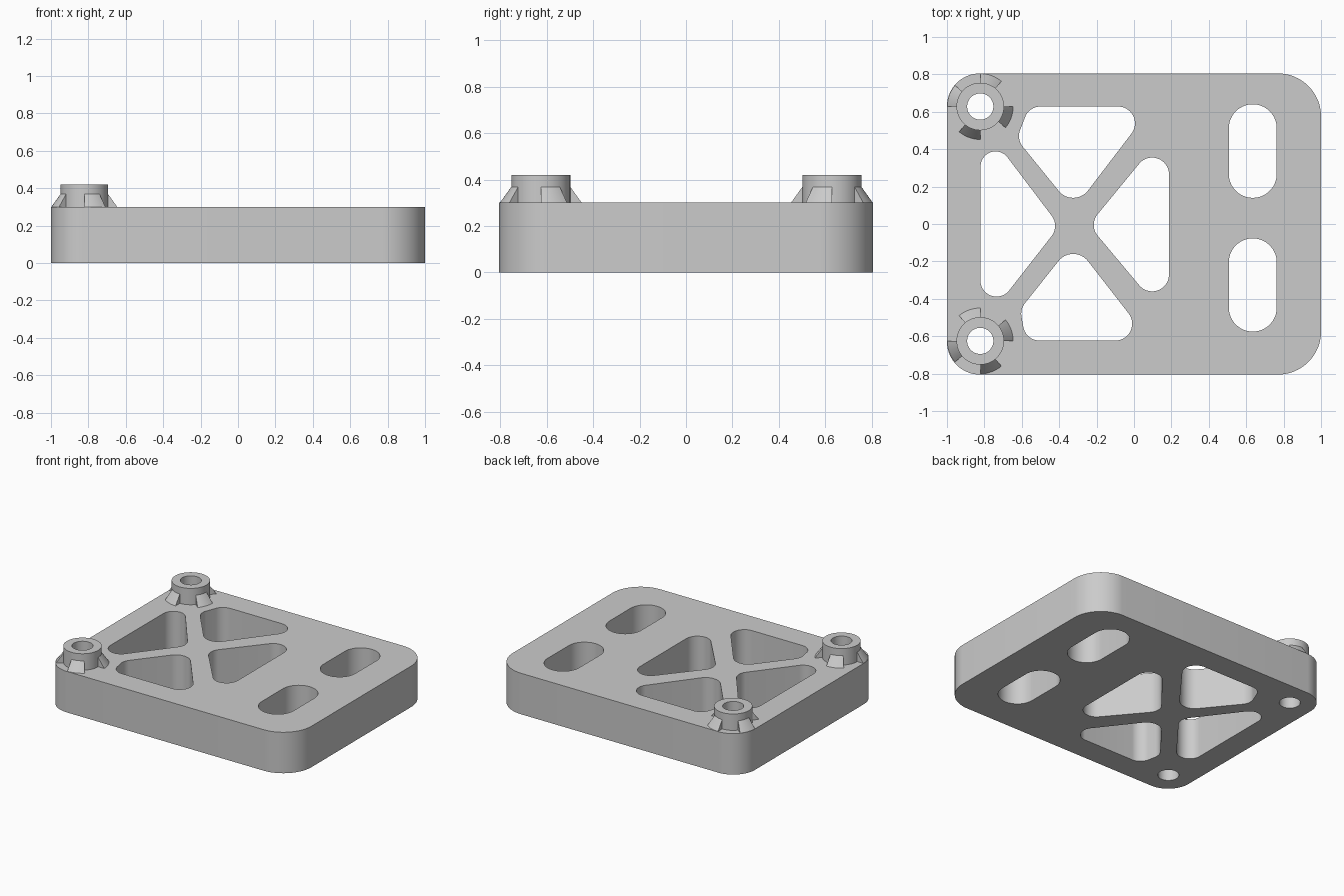
import bpy, bmesh, math
from mathutils import Vector

if "Cube" in bpy.data.objects:
    bpy.data.objects.remove(bpy.data.objects["Cube"])

PLATE_H, BOSS_H = 0.30, 0.42
HOLE_R, BOSS_R, RIB_R, RIB_TOP = 0.07, 0.127, 0.176, 0.37
BOSSES = [(-0.822, 0.628, -1), (-0.822, -0.625, 1)]   # x, y, rib direction

grey = bpy.data.materials.new("grey")
grey.diffuse_color = (0.6, 0.6, 0.6, 1)
grey.use_nodes = True
grey.node_tree.nodes["Principled BSDF"].inputs["Base Color"].default_value = grey.diffuse_color


def finish(bm, name):
    bmesh.ops.recalc_face_normals(bm, faces=bm.faces)
    mesh = bpy.data.meshes.new(name)
    bm.to_mesh(mesh)
    bm.free()
    mesh.materials.append(grey)
    ob = bpy.data.objects.new(name, mesh)
    bpy.context.collection.objects.link(ob)
    bpy.ops.object.select_all(action='DESELECT')
    bpy.context.view_layer.objects.active = ob
    ob.select_set(True)
    bpy.ops.object.shade_smooth_by_angle(angle=math.radians(25))
    return ob


def rounded(circles, steps=96):
    """Outline of a band stretched around circles (x, y, r)."""
    pts = []
    for i in range(steps):
        a = 2 * math.pi * (i + 0.5) / steps
        c, s = math.cos(a), math.sin(a)
        x, y, r = max(circles, key=lambda k: k[0] * c + k[1] * s + k[2])
        pts.append((x + r * c, y + r * s))
    return pts


# Plate outline, truss windows, slots and screw holes
outlines = [
    [(-0.824, 0.629, 0.176), (0.77, 0.575, 0.23), (0.77, -0.575, 0.23), (-0.824, -0.629, 0.176)],
    [(-0.325, 0.24, 0.10), (-0.085, 0.538, 0.09), (-0.50, 0.54, 0.088), (-0.525, 0.47, 0.09)],
    [(-0.325, -0.26, 0.10), (-0.10, -0.533, 0.09), (-0.505, -0.535, 0.088), (-0.513, -0.48, 0.09)],
    [(-0.512, -0.01, 0.09), (-0.74, 0.308, 0.08), (-0.735, -0.302, 0.086)],
    [(-0.125, -0.005, 0.09), (0.097, 0.265, 0.09), (0.097, -0.27, 0.09)],
    [(0.635, 0.512, 0.128), (0.635, 0.268, 0.128)],
    [(0.635, -0.205, 0.128), (0.635, -0.447, 0.128)],
] + [[(x, y, HOLE_R)] for x, y, _ in BOSSES]

bm = bmesh.new()
for circles in outlines:
    vs = [bm.verts.new((x, y, 0)) for x, y in rounded(circles)]
    for a, b in zip(vs, vs[1:] + vs[:1]):
        bm.edges.new((a, b))
bmesh.ops.triangle_fill(bm, edges=bm.edges[:], use_beauty=True)
ext = bmesh.ops.extrude_face_region(bm, geom=bm.faces[:], use_keep_orig=True)
top = [g for g in ext["geom"] if isinstance(g, bmesh.types.BMVert)]
bmesh.ops.translate(bm, verts=top, vec=(0, 0, PLATE_H))
finish(bm, "plate")


def polar(cx, cy, r, a, z):
    return Vector((cx + r * math.cos(a), cy + r * math.sin(a), z))


for name, (cx, cy, turn) in zip(("back", "front"), BOSSES):
    # Hollow boss, open where it meets the plate
    bm = bmesh.new()
    n = 96
    profile = [(HOLE_R, PLATE_H), (HOLE_R, BOSS_H), (BOSS_R, BOSS_H), (BOSS_R, PLATE_H)]
    rings = [[bm.verts.new(polar(cx, cy, r, 2 * math.pi * (i + 0.5) / n, z)) for i in range(n)]
             for r, z in profile]
    for lo, hi in zip(rings, rings[1:]):
        for i in range(n):
            j = (i + 1) % n
            bm.faces.new((lo[i], lo[j], hi[j], hi[i]))
    finish(bm, name + "_boss")

    # Four tapered wedge ribs around the boss
    bm = bmesh.new()
    section = [(BOSS_R - 0.004, PLATE_H), (RIB_R, PLATE_H), (BOSS_R - 0.004, RIB_TOP + 0.004)]
    for k in range(4):
        rows = []
        for i in range(9):
            a = math.radians(90 * k + turn * 40 * i / 8)
            rows.append([bm.verts.new(polar(cx, cy, r, a, z)) for r, z in section])
        for p, q in zip(rows, rows[1:]):
            for i in range(3):
                j = (i + 1) % 3
                bm.faces.new((p[i], p[j], q[j], q[i]))
        bm.faces.new(rows[0])
        bm.faces.new(rows[-1])
    finish(bm, name + "_boss_ribs")
